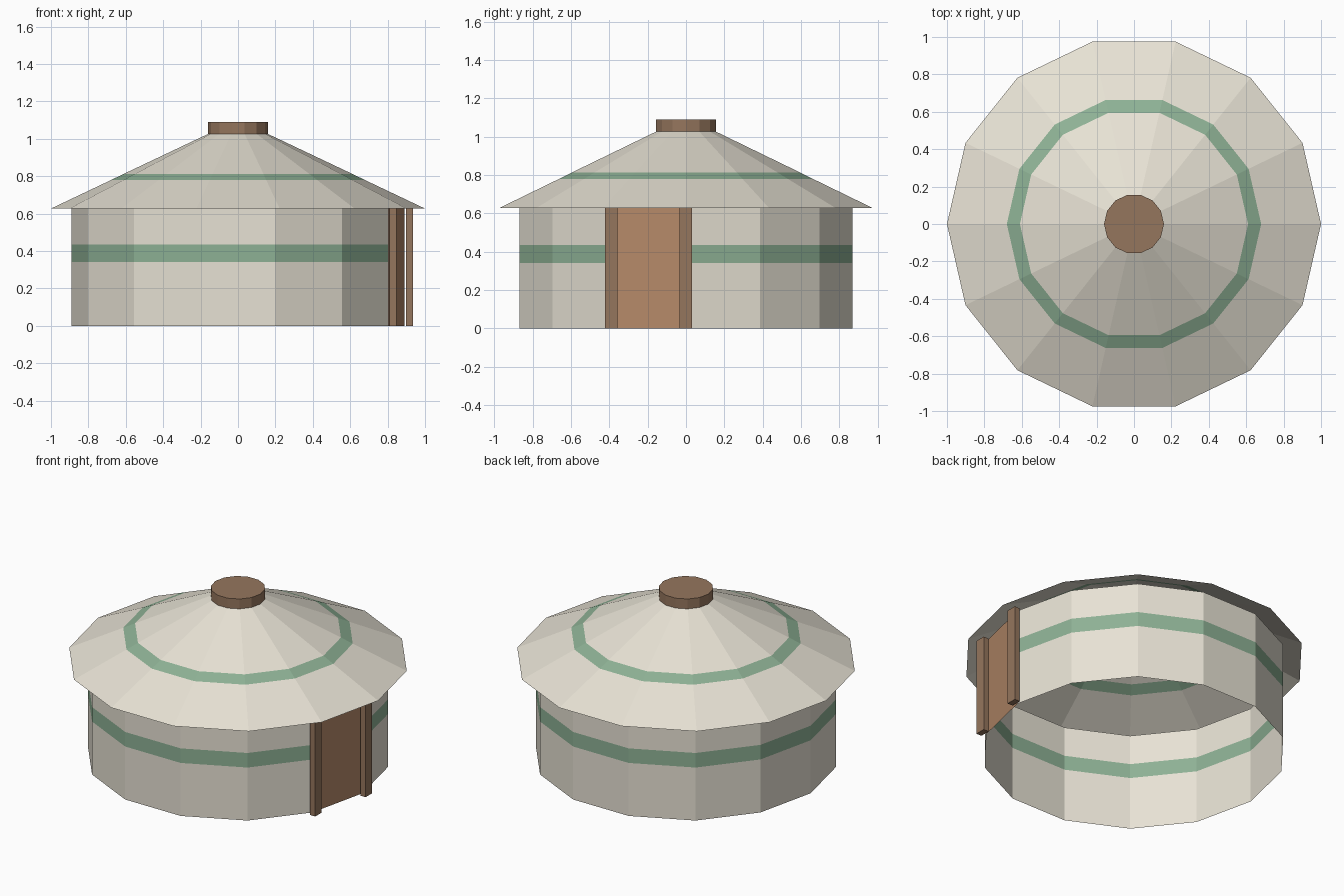
import bpy, bmesh
from math import cos, sin, tau

if "Cube" in bpy.data.objects:
    bpy.data.objects.remove(bpy.data.objects["Cube"])

SIDES = 14


def material(name, rgb):
    m = bpy.data.materials.new(name)
    m.diffuse_color = (*rgb, 1)
    m.use_nodes = True
    m.node_tree.nodes["Principled BSDF"].inputs["Base Color"].default_value = m.diffuse_color
    return m


CREAM = material("cream_felt", (0.80, 0.76, 0.66))
GREEN = material("green_trim", (0.27, 0.44, 0.30))
WOOD = material("dark_wood", (0.30, 0.18, 0.11))
PANEL = material("door_wood", (0.46, 0.25, 0.14))


def lathe(name, profile, mats, segments=range(SIDES), top=False):
    """Thin faceted shell: profile of (radius, z), one material per band."""
    bm = bmesh.new()
    rings = [[bm.verts.new((r * cos(tau * i / SIDES), r * sin(tau * i / SIDES), z))
              for i in range(SIDES)] for r, z in profile]
    slots = list(dict.fromkeys(mats))
    for lo, hi, mat in zip(rings, rings[1:], mats):
        for i in segments:
            j = (i + 1) % SIDES
            f = bm.faces.new((lo[i], lo[j], hi[j], hi[i]))
            f.material_index = slots.index(mat)
    if top:
        bm.faces.new(rings[-1])
    bmesh.ops.delete(bm, geom=[v for v in bm.verts if not v.link_faces], context='VERTS')
    me = bpy.data.meshes.new(name)
    bm.to_mesh(me)
    bm.free()
    for m in slots:
        me.materials.append(m)
    ob = bpy.data.objects.new(name, me)
    bpy.context.collection.objects.link(ob)
    return ob


def box(name, center, size, mat):
    bpy.ops.mesh.primitive_cube_add(size=1, location=center)
    ob = bpy.context.object
    ob.name = name
    ob.scale = size
    ob.data.materials.append(mat)


EAVE = 0.627

# Wall with green band; the last segment is left open for the door
lathe("wall", [(0.89, 0), (0.89, 0.342), (0.89, 0.436), (0.89, EAVE)],
      [CREAM, GREEN, CREAM], range(SIDES - 1))

# Door panel fills the open wall segment
lathe("door", [(0.89, 0), (0.89, EAVE)], [PANEL], [SIDES - 1])

# Conical roof with green ring
lathe("roof", [(1.0, EAVE), (0.68, 0.779), (0.61, 0.813), (0.16, 1.026)],
      [CREAM, GREEN, CREAM])

# Wooden crown on the roof
lathe("crown", [(0.16, 1.026), (0.16, 1.09)], [WOOD], top=True)

# Door posts just outside the door edges
for side, x, y in (("left", 0.829, -0.39), ("right", 0.917, -0.002)):
    box(f"door_post_{side}", (x, y, EAVE / 2), (0.037, 0.066, EAVE), WOOD)
